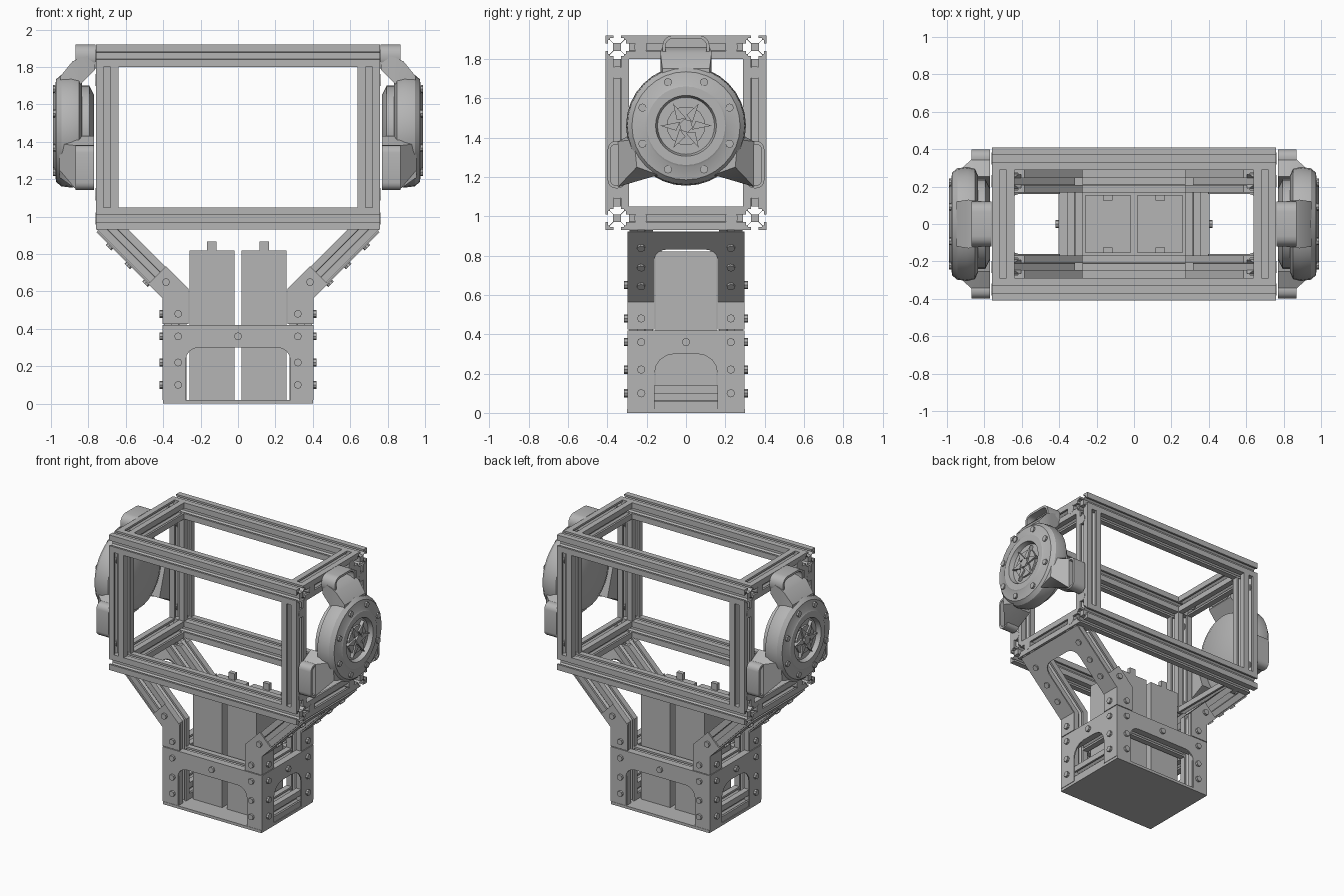
import bpy, bmesh
from math import sin, cos, pi, sqrt
from mathutils import Vector

if "Cube" in bpy.data.objects:
    bpy.data.objects.remove(bpy.data.objects["Cube"])

grey = bpy.data.materials.new("plain grey")
grey.use_nodes = True
grey.diffuse_color = (0.46, 0.46, 0.46, 1)
grey.node_tree.nodes["Principled BSDF"].inputs["Base Color"].default_value = (0.46, 0.46, 0.46, 1)


def stack(name, sections):
    """Loft matching closed sections into a capped solid."""
    bm = bmesh.new()
    rows = [[bm.verts.new(p) for p in s] for s in sections]
    n = len(rows[0])
    for a, b in zip(rows, rows[1:]):
        for i in range(n):
            j = (i + 1) % n
            bm.faces.new((a[i], a[j], b[j], b[i]))
    bm.faces.new(rows[0][::-1])
    bm.faces.new(rows[-1])
    bmesh.ops.recalc_face_normals(bm, faces=bm.faces)
    for f in bm.faces:
        f.smooth = True
    for e in bm.edges:
        e.smooth = e.calc_face_angle(3) < 0.5
    mesh = bpy.data.meshes.new(name)
    bm.to_mesh(mesh)
    bm.free()
    mesh.materials.append(grey)
    ob = bpy.data.objects.new(name, mesh)
    bpy.context.collection.objects.link(ob)
    return ob


def box(name, x0, x1, y0, y1, z0, z1):
    corners = ((x0, y0), (x1, y0), (x1, y1), (x0, y1))
    return stack(name, [[(x, y, z) for x, y in corners] for z in (z0, z1)])


def disc(name, loc, axis, r, h, n=10):
    """Short cylinder standing on loc along axis."""
    axis = Vector(axis).normalized()
    u = axis.orthogonal().normalized()
    v = axis.cross(u)
    ring = [Vector(loc) + r * (cos(2 * pi * i / n) * u + sin(2 * pi * i / n) * v) for i in range(n)]
    return stack(name, [ring, [p + axis * h for p in ring]])


def bolt(loc, axis):
    disc("bolt", loc, axis, 0.021, 0.016, 8)


# Slotted square extrusion profile: one side turned four times
H = 0.06
side = [(H, -H), (H, -0.019), (0.046, -0.019), (0.046, -0.036), (0.038, -0.036), (0.02, -0.018)]
side += [(a, -b) for a, b in reversed(side[1:])]
profile = []
for a, b in side:
    profile.append((a, b))
for k in range(3):
    profile += [(-b, a) for a, b in profile[-len(side):]]


def rail(name, p0, p1, n0=None, n1=None):
    """Extrusion from p0 to p1, ends cut by planes with normals n0 and n1."""
    p0, p1 = Vector(p0), Vector(p1)
    d = (p1 - p0).normalized()
    v = Vector((1, 0, 0)) if abs(d.y) > 0.9 else Vector((0, 1, 0))
    u = v.cross(d)
    ends = []
    for p, n in ((p0, n0), (p1, n1)):
        n = Vector(n) if n else d
        offs = [u * a + v * b for a, b in profile]
        ends.append([p + o - d * (o.dot(n) / d.dot(n)) for o in offs])
    return stack(name, ends)


# Upper rectangular frame
for z in (0.99, 1.86):
    for s in (1, -1):
        rail("long_rail", (-0.76, s * 0.35, z), (0.76, s * 0.35, z))
        rail("cross_rail", (s * 0.7, -0.29, z), (s * 0.7, 0.29, z))
        for t in (1, -1):
            disc("rail_anchor", (s * 0.72, t * 0.23, z), (s, 0, 0), 0.034, 0.041, 12)
for sx in (1, -1):
    for sy in (1, -1):
        rail("frame_post", (sx * 0.7, sy * 0.35, 1.05), (sx * 0.7, sy * 0.35, 1.80))
        for z in (1.12, 1.73):
            disc("post_anchor", (sx * 0.72, sy * 0.35, z), (sx, 0, 0), 0.034, 0.041, 12)


def arch(half, height, hole, top, r, place):
    """Upside-down U outline with rounded inner corners, mapped by place(a, b)."""
    pts = [(half, 0), (half, height), (-half, height), (-half, 0), (-hole, 0)]
    arc = [(-hole + r - r * cos(t * pi / 8), top - r + r * sin(t * pi / 8)) for t in range(5)]
    pts += arc + [(-a, b) for a, b in reversed(arc)] + [(hole, 0)]
    return [place(a, b) for a, b in pts]


# Base with windowed cover plates
box("base_plate", -0.4, 0.4, -0.3, 0.3, 0, 0.02)
for s in (1, -1):
    stack("front_cover" if s < 0 else "back_cover",
          [arch(0.4, 0.4, 0.28, 0.28, 0.07, lambda a, b: (a, s * y, b + 0.02)) for y in (0.288, 0.298)])
    stack("side_cover",
          [arch(0.298, 0.4, 0.16, 0.28, 0.1, lambda a, b: (s * x, a, b + 0.02)) for x in (0.395, 0.403)])
    rail("base_long_rail", (-0.275, s * 0.228, 0.36), (0.275, s * 0.228, 0.36))
    for z in (0.08, 0.36):
        rail("base_cross_rail", (s * 0.335, -0.168, z), (s * 0.335, 0.168, z))
    bolt((0, s * 0.298, 0.36), (0, s, 0))
    bolt((s * 0.403, 0, 0.36), (s, 0, 0))

# Bent legs with miter joints, gussets and bolts
miter = (1 / sqrt(2), 0, 1 + 1 / sqrt(2))
for sx in (1, -1):
    m = (sx * miter[0], 0, miter[2])
    for sy in (1, -1):
        y = sy * 0.228
        rail("leg_post", (sx * 0.335, y, 0.02), (sx * 0.335, y, 0.595), None, m)
        rail("leg_brace", (sx * 0.335, y, 0.595), (sx * 0.67, y, 0.93), m, (0, 0, 1))
        outline = [(0.265, 0.425), (0.4, 0.425), (0.4, 0.57), (0.475, 0.645), (0.385, 0.735), (0.265, 0.615)]
        stack("leg_gusset", [[(sx * a, sy * d, b) for a, b in outline] for d in (0.288, 0.298)])
        box("leg_strip", sx * 0.395, sx * 0.403, sy * 0.16, sy * 0.298, 0.425, 0.572)
        for z in (0.1, 0.22, 0.36, 0.48):
            bolt((sx * 0.32, sy * 0.298, z), (0, sy, 0))
            bolt((sx * 0.403, y, z), (sx, 0, 0))
        bolt((sx * 0.385, sy * 0.298, 0.65), (0, sy, 0))
        for z in (0.65, 0.745, 0.845):
            bolt((sx * (z - 0.165), y, z), (sx, 0, -1))
    # Sloping plate across each pair of braces
    stack("brace_plate", [arch(0.298, 0.5, 0.16, 0.38, 0.07,
          lambda a, b: (sx * (0.397 + b * 0.707 + d), a, 0.57 + b * 0.707 - d)) for d in (0, 0.007)])

# Battery pair with terminals
for s in (1, -1):
    box("battery", s * 0.02, s * 0.258, -0.155, 0.155, 0.02, 0.82)
    for t in (1, -1):
        box("battery_terminal", s * 0.115, s * 0.165, t * 0.125, t * 0.155, 0.82, 0.868)

# Shoulder motors
CZ = 1.46


def ring(x, r, n=32):
    return [(x, r * cos(2 * pi * i / n), CZ + r * sin(2 * pi * i / n)) for i in range(n)]


def rounded(x, cy, cz, hw, hh, r, n=4):
    pts = []
    for k, (a, b) in enumerate(((1, 1), (-1, 1), (-1, -1), (1, -1))):
        for i in range(n + 1):
            t = (k + i / n) * pi / 2
            pts.append((x, cy + a * (hw - r) + r * cos(t), cz + b * (hh - r) + r * sin(t)))
    return pts


def pocket(name, s, cy, cz, hw, hh, x0, x1, r):
    """Rounded mounting lug with a recessed slot in its outer face."""
    e = 0.016
    stack(name, [rounded(s * x0, cy, cz, hw, hh, r), rounded(s * x1, cy, cz, hw, hh, r),
                 rounded(s * x1, cy, cz, hw - e, hh - e, r - e),
                 rounded(s * (x1 - 0.06), cy, cz, hw - e, hh - e, r - e)])


for s in (1, -1):
    body = [(0.835, 0.26), (0.85, 0.295), (0.89, 0.305), (0.945, 0.298), (0.972, 0.275),
            (0.982, 0.21), (0.988, 0.2), (0.988, 0.155), (0.955, 0.145)]
    stack("motor_housing", [ring(s * x, r) for x, r in body])
    stack("motor_hub", [ring(s * x, r) for x, r in ((0.84, 0.24), (0.795, 0.24), (0.77, 0.19))])
    disc("output_ring", (s * 0.95, 0, CZ), (s, 0, 0), 0.1, 0.018, 12)
    disc("output_shaft", (s * 0.96, 0, CZ), (s, 0, 0), 0.035, 0.025, 6)
    # Radial fins and rim bolts
    for i in range(6):
        c, d = cos(i * pi / 3), sin(i * pi / 3)
        fin = [(0.03, -0.02), (0.13, 0), (0.05, 0.025)]
        stack("output_fin", [[(s * x, a * c - b * d, CZ + a * d + b * c) for a, b in fin] for x in (0.955, 0.98)])
    for i in range(8):
        t = (i + 0.5) * pi / 4
        bolt((s * 0.972, 0.24 * cos(t), CZ + 0.24 * sin(t)), (s, 0, 0))
    # Top lug and its ramp onto the housing
    pocket("top_lug", s, 0, 1.855, 0.12, 0.065, 0.762, 0.87, 0.055)
    ramp = [(0.765, 0.115, 1.785, 1.87), (0.84, 0.125, 1.71, 1.85), (0.885, 0.13, 1.66, 1.83), (0.95, 0.12, 1.64, 1.75)]
    stack("top_lug_ramp", [[(s * x, -w, a), (s * x, w, a), (s * x, w, b), (s * x, -w, b)] for x, w, a, b in ramp])
    # Lower lugs and their ramps
    for t in (1, -1):
        pocket("lower_lug", s, t * 0.352, 1.262, 0.046, 0.12, 0.77, 0.87, 0.04)
        inner = [(0.345, 1.38), (0.345, 1.15), (0.19, 1.225), (0.255, 1.43)]
        outer = [(0.265, 1.39), (0.25, 1.25), (0.14, 1.21), (0.2, 1.42)]
        stack("lower_lug_ramp", [[(s * x, t * a, b) for a, b in pts]
                                 for x, pts in ((0.77, inner), (0.87, inner), (0.955, outer))])
